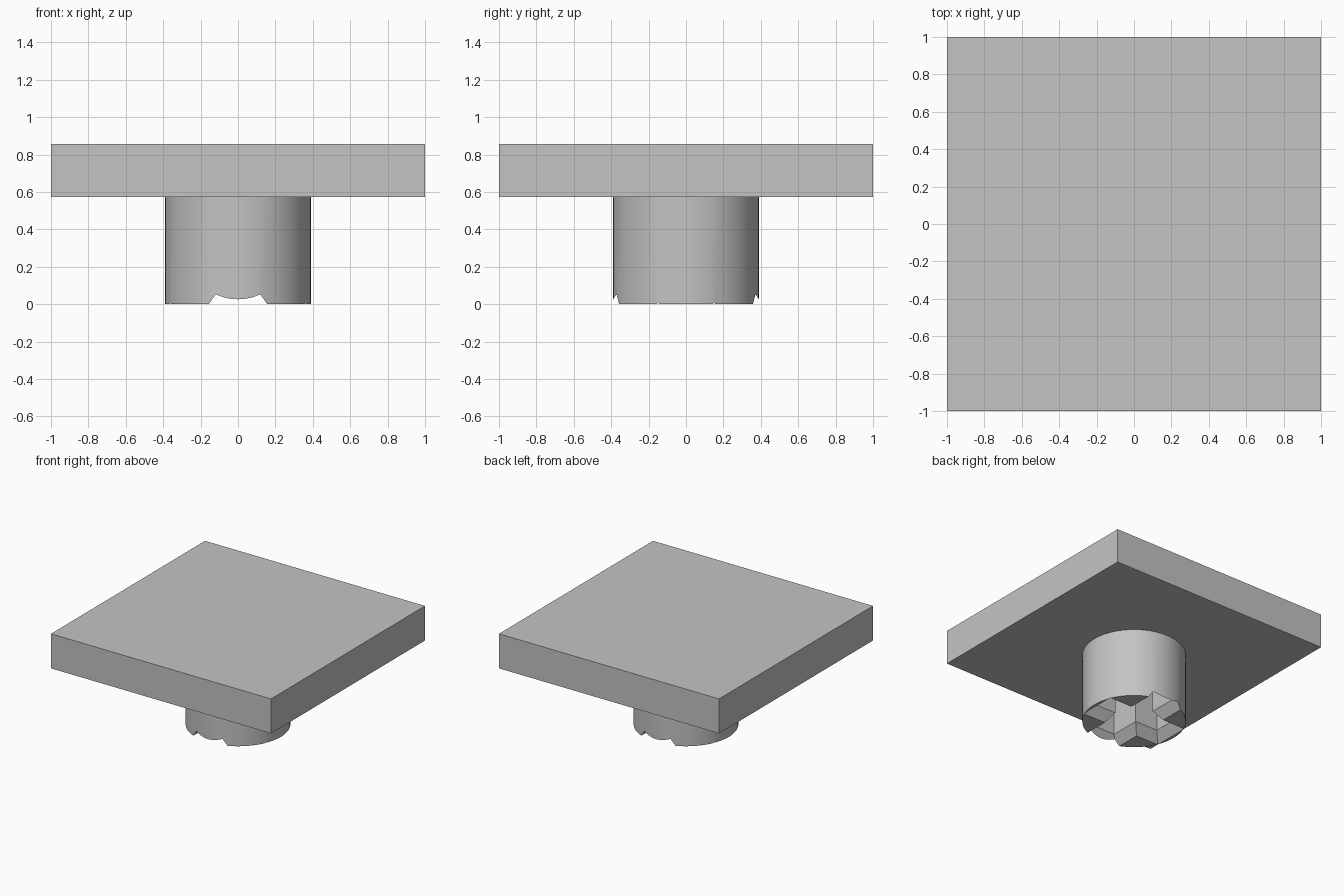
import bpy
import bmesh

if "Cube" in bpy.data.objects:
    bpy.data.objects.remove(bpy.data.objects["Cube"], do_unlink=True)

PLATE_BOTTOM, PLATE_TOP = 0.573, 0.857
STEM_RADIUS = 0.39
LEAD_IN, LEAD_DEPTH = 0.056, 0.08   # sloped mouth of the socket

grey = bpy.data.materials.new("plain grey")
grey.use_nodes = True
colour = (0.55, 0.55, 0.55, 1)
grey.diffuse_color = colour
grey.node_tree.nodes["Principled BSDF"].inputs["Base Color"].default_value = colour


def make_object(name, bm):
    bmesh.ops.recalc_face_normals(bm, faces=bm.faces)
    mesh = bpy.data.meshes.new(name)
    bm.to_mesh(mesh)
    bm.free()
    mesh.materials.append(grey)
    obj = bpy.data.objects.new(name, mesh)
    bpy.context.collection.objects.link(obj)
    return obj


def loft(name, sections):
    """Closed solid through stacked rectangles (half x, half y, z)."""
    bm = bmesh.new()
    rings = [[bm.verts.new((sx * hx, sy * hy, z))
              for sx, sy in ((-1, -1), (1, -1), (1, 1), (-1, 1))]
             for hx, hy, z in sections]
    bm.faces.new(rings[0])
    bm.faces.new(rings[-1])
    for low, high in zip(rings, rings[1:]):
        for i in range(4):
            j = (i + 1) % 4
            bm.faces.new((low[i], low[j], high[j], high[i]))
    return make_object(name, bm)


def slot_cutter(name, hx, hy):
    # Flared below the rim so the cut passes cleanly through it
    flare = LEAD_IN * 1.5
    return loft(name, [(hx + flare, hy + flare, -LEAD_DEPTH / 2),
                       (hx, hy, LEAD_DEPTH),
                       (hx, hy, PLATE_BOTTOM + 0.05)])


# Square top plate
loft("top_plate", [(1, 1, PLATE_BOTTOM), (1, 1, PLATE_TOP)])

# Round stem
bm = bmesh.new()
bmesh.ops.create_cone(bm, cap_ends=True, segments=64, radius1=STEM_RADIUS,
                      radius2=STEM_RADIUS, depth=PLATE_BOTTOM)
bmesh.ops.translate(bm, verts=bm.verts, vec=(0, 0, PLATE_BOTTOM / 2))
stem = make_object("stem", bm)

# Cross-shaped socket with sloped mouth
bpy.context.view_layer.objects.active = stem
for name, hx, hy in (("side_slot", 0.308, 0.1), ("long_slot", 0.1, 0.352)):
    cutter = slot_cutter(name, hx, hy)
    cutter.hide_render = True
    mod = stem.modifiers.new(name, "BOOLEAN")
    mod.operation = "DIFFERENCE"
    mod.solver = "EXACT"
    mod.object = cutter
    bpy.ops.object.modifier_apply(modifier=mod.name)
    bpy.data.objects.remove(cutter, do_unlink=True)

bpy.ops.object.select_all(action="DESELECT")
stem.select_set(True)
bpy.ops.object.shade_smooth_by_angle(angle=0.5)
